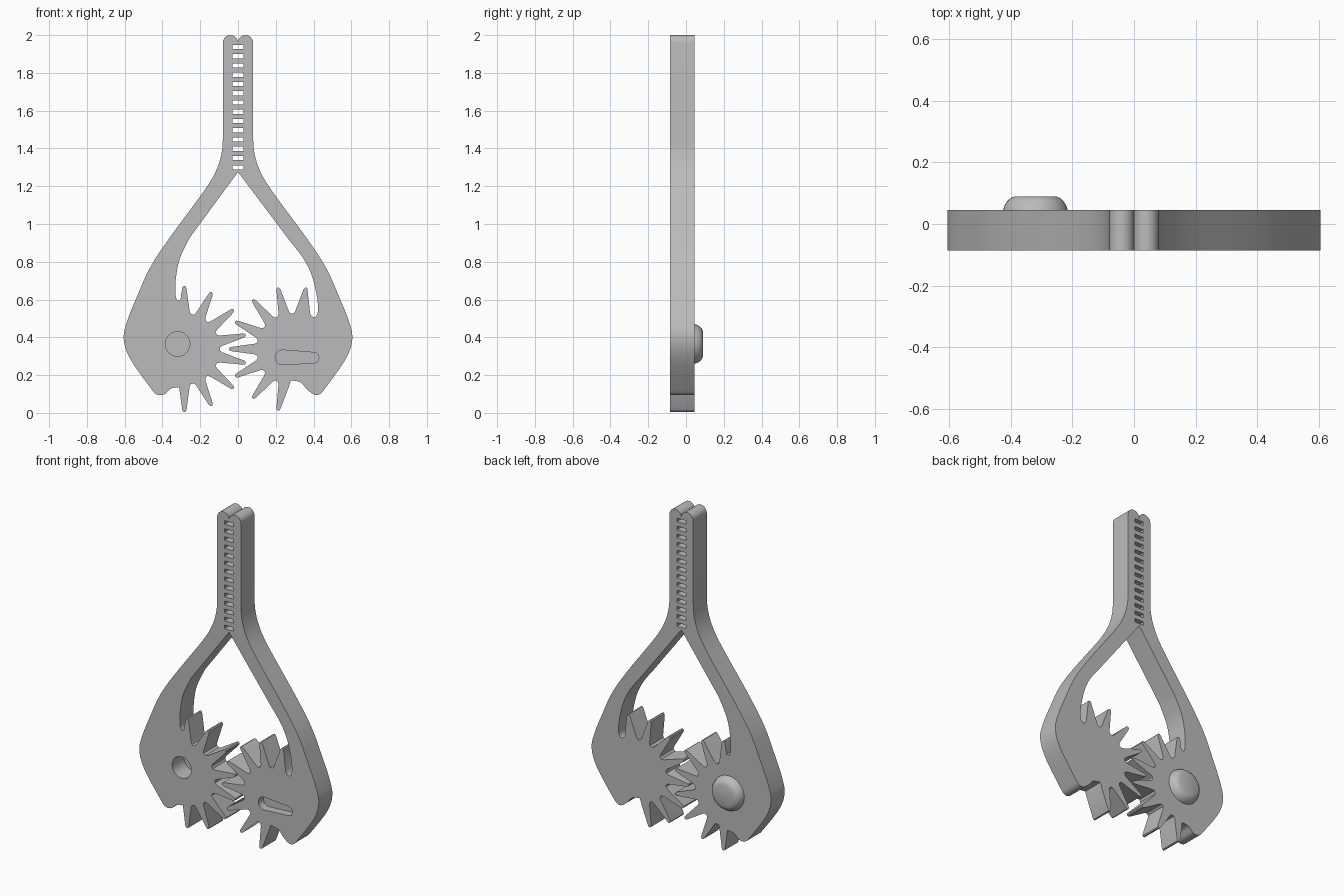
import bpy, bmesh, math
from mathutils import Vector

cube = bpy.data.objects.get("Cube")
if cube:
    bpy.data.objects.remove(cube, do_unlink=True)

FRONT, BACK = -0.086, 0.045
GEAR_Z, TIP_R, ROOT_R = 0.338, 0.334, 0.185
PITCH = math.tau / 14

grey = bpy.data.materials.new("plain grey")
grey.use_nodes = True
grey.diffuse_color = (0.5, 0.5, 0.5, 1)
grey.node_tree.nodes["Principled BSDF"].inputs["Base Color"].default_value = (0.5, 0.5, 0.5, 1)


def arc(cx, cz, r, start, end, n=12):
    return [(cx + r * math.cos(math.radians(start + (end - start) * i / n)),
             cz + r * math.sin(math.radians(start + (end - start) * i / n)))
            for i in range(n + 1)]


def spline(points, n=6):
    """Smooth curve through the points."""
    p = [Vector(q) for q in points]
    p = [p[0]] + p + [p[-1]]
    out = []
    for a, b, c, d in zip(p, p[1:], p[2:], p[3:]):
        for i in range(n):
            t = i / n
            v = (2 * b + (c - a) * t + (2 * a - 5 * b + 4 * c - d) * t * t
                 + (3 * b - a - 3 * c + d) * t ** 3) / 2
            out.append(tuple(v))
    return out + [tuple(p[-1])]


def finish(name, bm):
    bmesh.ops.recalc_face_normals(bm, faces=bm.faces)
    mesh = bpy.data.meshes.new(name)
    bm.to_mesh(mesh)
    bm.free()
    mesh.materials.append(grey)
    obj = bpy.data.objects.new(name, mesh)
    bpy.context.collection.objects.link(obj)
    return obj


def plate(name, outline, y0, y1):
    """Extrude an x-z outline from y0 to y1."""
    bm = bmesh.new()
    face = bm.faces.new([bm.verts.new((x, y0, z)) for x, z in outline])
    ext = bmesh.ops.extrude_face_region(bm, geom=[face])
    moved = [g for g in ext["geom"] if isinstance(g, bmesh.types.BMVert)]
    bmesh.ops.translate(bm, verts=moved, vec=(0, y1 - y0, 0))
    return finish(name, bm)


def select_only(obj):
    bpy.ops.object.select_all(action="DESELECT")
    obj.select_set(True)
    bpy.context.view_layer.objects.active = obj


def smooth(obj):
    select_only(obj)
    bpy.ops.object.shade_smooth_by_angle(angle=math.radians(30))


def cut(obj, outline, depth):
    """Sink a blind recess into the front face."""
    cutter = plate("recess_cutter", outline, FRONT - 0.05, FRONT + depth)
    cutter.hide_render = True
    mod = obj.modifiers.new("recess", "BOOLEAN")
    mod.operation, mod.object, mod.solver = "DIFFERENCE", cutter, "EXACT"
    select_only(obj)
    bpy.ops.object.modifier_apply(modifier=mod.name)
    bpy.data.objects.remove(cutter, do_unlink=True)


def gear_teeth(cx, first_angle, count=8):
    """Pointed round-tipped teeth, running clockwise."""
    out = []
    for k in range(count):
        a = first_angle - k * PITCH
        radial = Vector((math.cos(a), math.sin(a)))
        side = Vector((-radial.y, radial.x))
        shape = [(ROOT_R, 0.034), (ROOT_R + 0.014, 0.028)]
        shape += [(TIP_R - r, w) for r, w in ((0.012, 0.011), (0.003, 0.007))]
        half = shape + [(TIP_R, 0)] + [(r, -w) for r, w in reversed(shape)]
        if k == 0:
            half = half[1:]
        if k == count - 1:
            half = half[:-2]
        out += [tuple(Vector((cx, GEAR_Z)) + radial * r + side * w) for r, w in half]
    return out


def jaw_notches():
    """Square notches up the gripping edge."""
    out = []
    for i in range(14):
        z = 1.30 + 0.049 * i
        out += [(0, z - 0.011), (0.03, z - 0.011), (0.03, z + 0.011), (0, z + 0.011)]
    return out


# Shared outer edge of both arms, from jaw to bulge
outer = [(0.08, 1.46), (0.086, 1.38), (0.115, 1.285), (0.18, 1.175), (0.36, 0.93),
         (0.465, 0.77), (0.535, 0.615), (0.587, 0.485), (0.605, 0.39), (0.57, 0.285),
         (0.465, 0.135), (0.43, 0.098)]


def arm(name, side, gear_x, last_tooth, heel, inner):
    outline = arc(0.04, 1.96, 0.04, 180, 0) + spline(outer + heel)
    outline += gear_teeth(gear_x, math.radians(last_tooth))
    outline += spline(inner) + [(0, 1.275)] + jaw_notches()
    return plate(name, [(side * u, z) for u, z in outline], FRONT, BACK)


# Right arm: half gear, round socket
right_arm = arm("right_arm", -1, 0.284, 270,
                [(0.39, 0.098), (0.355, 0.128), (0.315, 0.135)],
                [(0.305, 0.597), (0.322, 0.597), (0.331, 0.63), (0.328, 0.72),
                 (0.307, 0.82), (0.254, 0.93)])
cut(right_arm, arc(-0.32, 0.365, 0.065, 0, 352.5, 47), 0.115)

# Left arm: half gear, tapered slot
left_arm = arm("left_arm", 1, 0.286, 180 + math.degrees(3 * PITCH),
               [(0.40, 0.098), (0.365, 0.125), (0.33, 0.162), (0.28, 0.172)],
               [(0.382, 0.525), (0.395, 0.509), (0.412, 0.511), (0.423, 0.54),
                (0.418, 0.615), (0.39, 0.73), (0.344, 0.82), (0.275, 0.91)])
cut(left_arm, arc(0.236, 0.294, 0.039, 93, 267) + arc(0.40, 0.292, 0.028, -87, 87), 0.05)

# Rounded stud on the back of the right arm
bm = bmesh.new()
profile = [(0.105, 0.0), (0.1, 0.016), (0.09, 0.031), (0.079, 0.04), (0.065, 0.045)]
rings = []
for r, h in profile:
    rings.append([bm.verts.new((x, BACK + h, z))
                  for x, z in arc(-0.32, 0.365, r, 0, 352.5, 47)])
for lower, upper in zip(rings, rings[1:]):
    for i in range(48):
        j = (i + 1) % 48
        bm.faces.new((lower[i], lower[j], upper[j], upper[i]))
bm.faces.new(rings[0])
bm.faces.new(rings[-1])
stud = finish("back_stud", bm)

for part in (right_arm, left_arm, stud):
    smooth(part)
